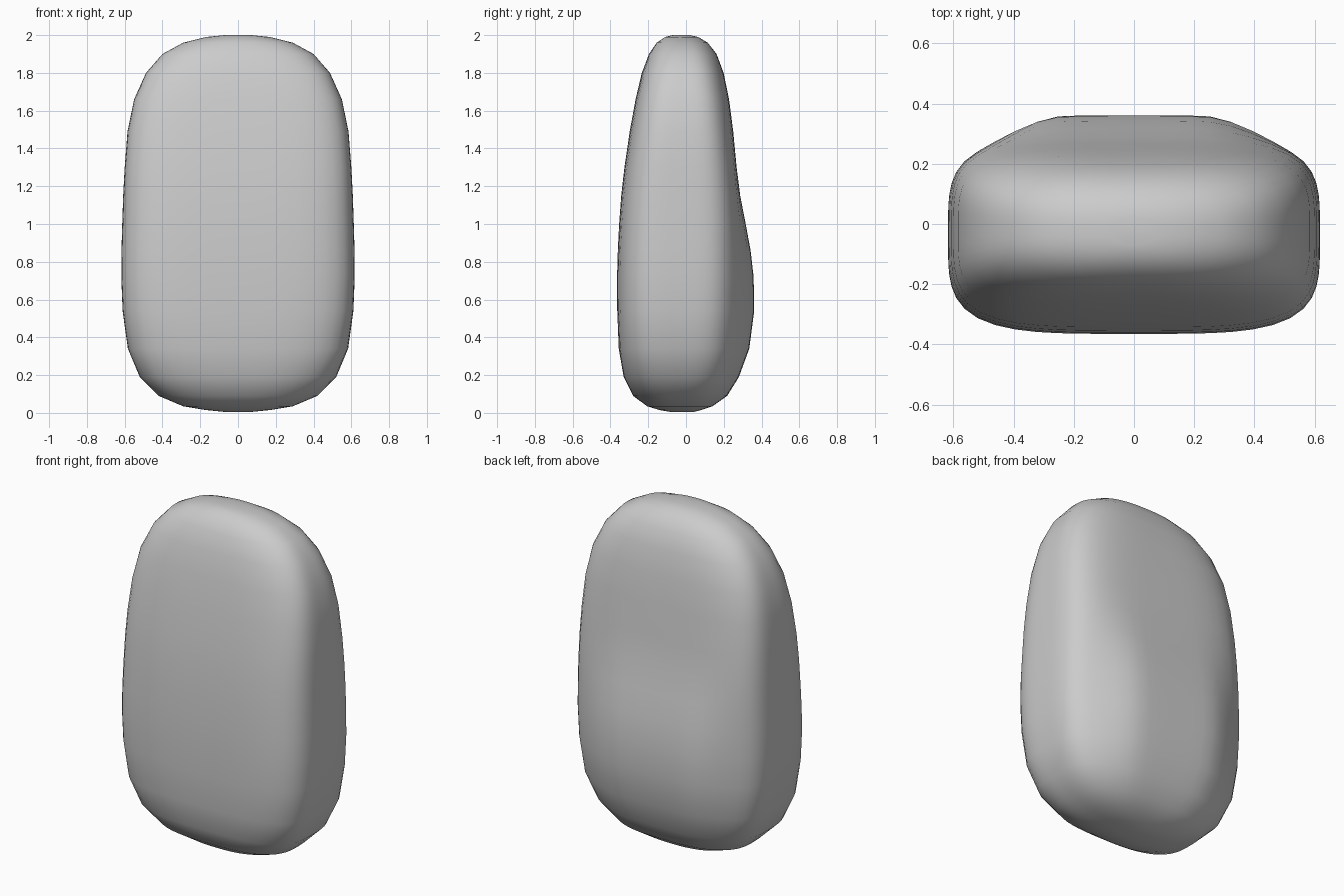
import bpy, bmesh, math

# Cross-sections: height, half width, front y, back y, squareness, back bulge
SECTIONS = [
    (0.005, 0.07, -0.08, 0.04, 2.2, 0.0),
    (0.015, 0.17, -0.14, 0.08, 2.3, 0.0),
    (0.035, 0.29, -0.205, 0.14, 2.5, 0.0),
    (0.09, 0.42, -0.28, 0.208, 2.9, 0.01),
    (0.19, 0.52, -0.33, 0.25, 3.3, 0.03),
    (0.34, 0.583, -0.356, 0.28, 3.7, 0.055),
    (0.54, 0.611, -0.364, 0.29, 3.9, 0.071),
    (0.72, 0.618, -0.365, 0.292, 4.0, 0.066),
    (0.86, 0.617, -0.361, 0.291, 4.0, 0.051),
    (1.0, 0.613, -0.354, 0.289, 4.0, 0.027),
    (1.15, 0.608, -0.343, 0.281, 4.0, 0.006),
    (1.3, 0.6, -0.326, 0.268, 4.0, 0.0),
    (1.49, 0.585, -0.298, 0.25, 3.8, 0.0),
    (1.66, 0.55, -0.267, 0.228, 3.6, 0.0),
    (1.8, 0.487, -0.234, 0.199, 3.2, 0.0),
    (1.9, 0.4, -0.196, 0.162, 2.8, 0.0),
    (1.96, 0.29, -0.155, 0.115, 2.5, 0.0),
    (1.99, 0.17, -0.11, 0.065, 2.3, 0.0),
    (2.0, 0.07, -0.07, 0.02, 2.2, 0.0),
]
SIDES = 64


def smooth_falloff(t):
    t = min(max(t, 0.0), 1.0)
    return 1 - t * t * (3 - 2 * t)


def section_ring(bm, z, w, front, back, n, bulge):
    """Rounded rectangle with a narrower pouch pushed out of its back."""
    mid, half = (front + back) / 2, (back - front) / 2
    ring = []
    for i in range(SIDES):
        a = 2 * math.pi * i / SIDES
        c, s = math.cos(a), math.sin(a)
        # even spacing on the ellipse, squared off by the exponent
        r = (abs(c) ** n + abs(s) ** n) ** (-1 / n)
        x, y = w * r * c, mid + half * r * s
        if s > 0:
            y += bulge * smooth_falloff((abs(x) / w - 0.38) / 0.5)
        ring.append(bm.verts.new((x, y, z)))
    return ring


# Padded body lofted through the sections
bm = bmesh.new()
rings = [section_ring(bm, *row) for row in SECTIONS]
for lower, upper in zip(rings, rings[1:]):
    for i in range(SIDES):
        j = (i + 1) % SIDES
        bm.faces.new((lower[i], lower[j], upper[j], upper[i]))
bm.faces.new(rings[0][::-1])
bm.faces.new(rings[-1])
bmesh.ops.translate(bm, verts=bm.verts, vec=(0, 0, 0))
for f in bm.faces:
    f.smooth = True
mesh = bpy.data.meshes.new("padded_body")
bm.to_mesh(mesh)
bm.free()
body = bpy.data.objects.new("padded_body", mesh)
bpy.context.collection.objects.link(body)
